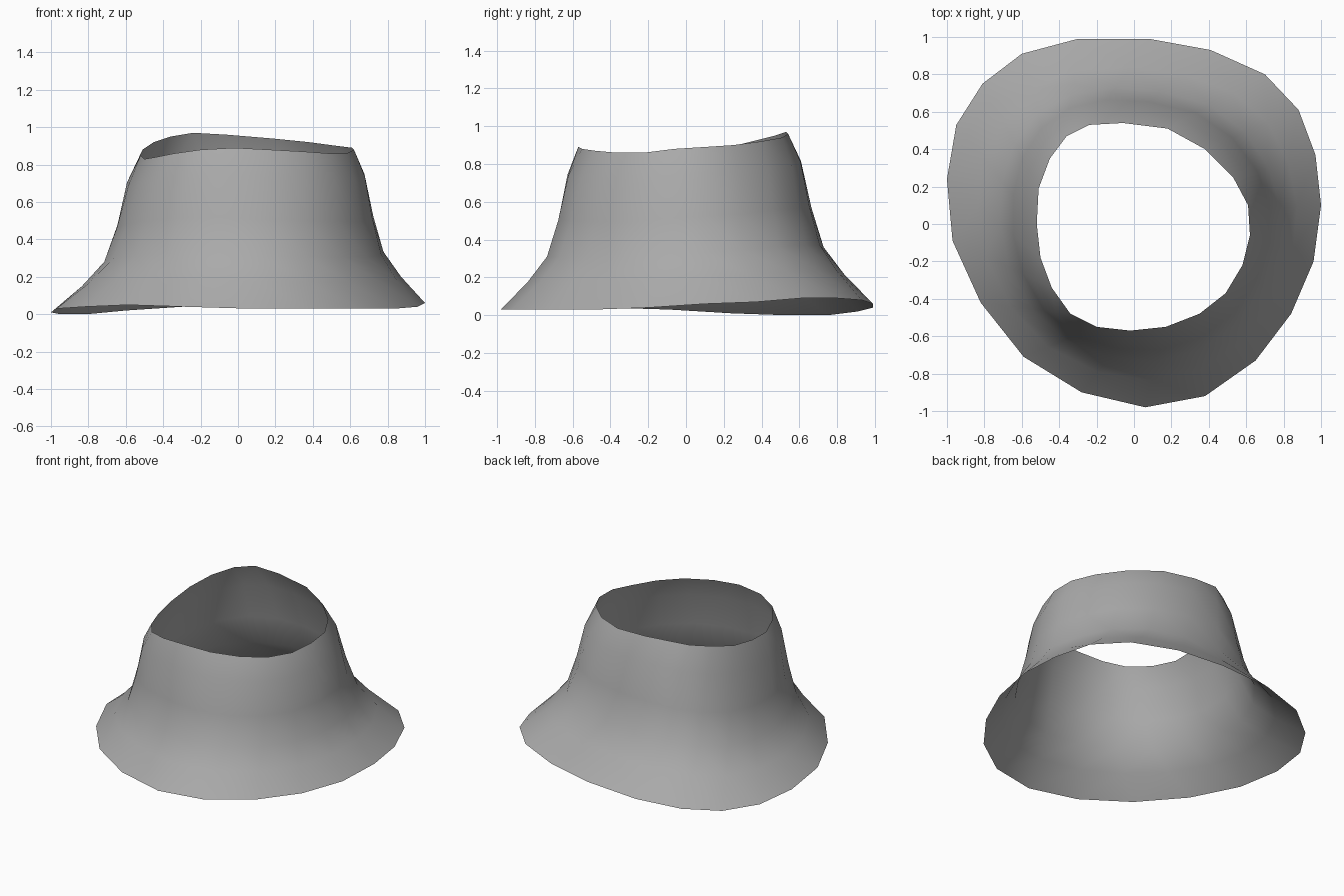
import bpy
import bmesh
from mathutils import Vector

cube = bpy.data.objects.get("Cube")
if cube:
    bpy.data.objects.remove(cube, do_unlink=True)


def rim(points):
    """Turn points in hundredths of a unit into vectors."""
    return [Vector(point) / 100 for point in points]


def make_material(name, value):
    material = bpy.data.materials.new(name)
    material.use_nodes = True
    colour = (value, value, value, 1)
    material.diffuse_color = colour
    material.node_tree.nodes["Principled BSDF"].inputs["Base Color"].default_value = colour
    return material


def loft_between(name, upper, lower, profile, material):
    """Loft an open sheet from the upper rim to the lower rim.

    Each profile step holds how far the ring has spread outwards
    and how far it has dropped, both as shares of the whole way.
    """
    bm = bmesh.new()
    rings = []
    for spread, drop in profile:
        ring = []
        for top, bottom in zip(upper, lower):
            position = top.lerp(bottom, spread)
            position.z = top.z + (bottom.z - top.z) * drop
            ring.append(bm.verts.new(position))
        rings.append(ring)

    # Bridge neighbouring rings with quads, facing outwards
    for above, below in zip(rings, rings[1:]):
        for i in range(len(above)):
            j = (i + 1) % len(above)
            face = bm.faces.new((above[i], below[i], below[j], above[j]))
            face.smooth = True

    mesh = bpy.data.meshes.new(name)
    bm.to_mesh(mesh)
    bm.free()
    mesh.materials.append(material)
    sheet = bpy.data.objects.new(name, mesh)
    bpy.context.collection.objects.link(sheet)
    return sheet


# Uneven upper opening, counter-clockwise from the left side
upper_rim = rim([
    (61, 10, 89), (53, 25, 90), (38, 40, 92), (18, 51, 94), (-6, 54, 96),
    (-24, 53, 97), (-36, 47, 95), (-45, 35, 92), (-51, 19, 88), (-52, 0, 85),
    (-50, -18, 83), (-44, -34, 84), (-34, -48, 86), (-20, -55, 88), (-2, -57, 89),
    (17, -55, 88), (35, -48, 87), (49, -37, 86), (58, -22, 86), (62, -6, 88),
])

# Wavy edge of the flared skirt, in the same order
lower_rim = rim([
    (100, 10, 6), (97, 37, 7), (88, 61, 9), (70, 80, 9), (41, 93, 8),
    (8, 99, 6), (-30, 99, 4), (-60, 91, 2), (-81, 75, 0), (-95, 53, 0),
    (-100, 24, 1), (-97, -9, 3), (-82, -42, 4), (-59, -71, 5), (-28, -90, 4),
    (6, -98, 3), (38, -92, 3), (65, -73, 3), (84, -48, 3), (96, -20, 4),
])

# Steep wall that flares out near the bottom
flare_profile = [(0, 0), (.17, .17), (.29, .44), (.43, .67), (.67, .83), (1, 1)]

grey = make_material("plain grey", 0.4)
loft_between("flared_skirt", upper_rim, lower_rim, flare_profile, grey)
